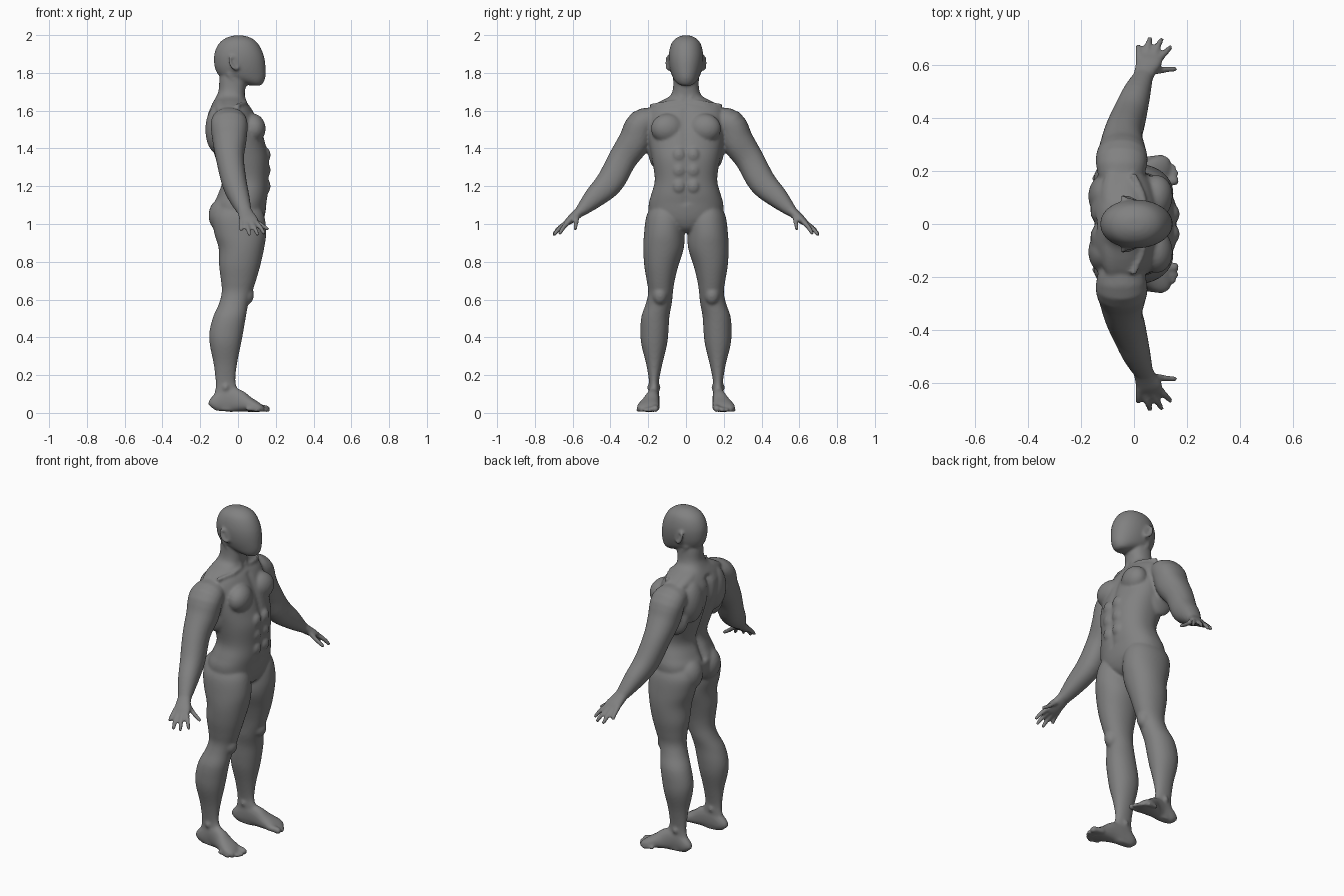
import bpy, math
from mathutils import Vector, Matrix

skin = bpy.data.materials.new("matte grey")
skin.diffuse_color = (0.22, 0.22, 0.22, 1)
verts, faces = [], []
SEG = 24


def smooth_rows(rows, n=4):
    """Catmull-Rom interpolation of a list of equal-length tuples."""
    out = []
    for i in range(len(rows) - 1):
        p = [rows[max(i - 1, 0)], rows[i], rows[i + 1], rows[min(i + 2, len(rows) - 1)]]
        for k in range(n):
            t = k / n
            out.append([b + 0.5 * t * (c - a + t * (2*a - 5*b + 4*c - d + t * (3*(b - c) + d - a)))
                        for a, b, c, d in zip(*p)])
    return out + [list(rows[-1])]


def skin_rings(rings):
    """Closed tube through equal rings, turned so that it faces outward."""
    base, n, pts = len(verts), len(rings[0]), [Vector(p) for r in rings for p in r]
    new = [list(range(n))[::-1], [(len(rings) - 1)*n + i for i in range(n)]]
    for k in range(len(rings) - 1):
        for i in range(n):
            j = (i + 1) % n
            new.append([k*n + i, k*n + j, (k+1)*n + j, (k+1)*n + i])
    volume = sum(pts[f[0]].dot(pts[f[i]].cross(pts[f[i+1]])) for f in new for i in range(1, len(f) - 1))
    verts.extend(pts)
    faces.extend([base + i for i in (f if volume > 0 else f[::-1])] for f in new)


def oval(power=2.0, n=SEG):
    for i in range(n):
        c, s = math.cos(2*math.pi*i/n), math.sin(2*math.pi*i/n)
        yield (math.copysign(abs(c) ** (2/power), c), math.copysign(abs(s) ** (2/power), s))


def level_loft(rows, power=2.0, side=1, groove=None):
    """Rows: height, back x, front x, inner y, outer y."""
    rings = []
    for z, xb, xf, y0, y1 in smooth_rows(rows):
        ring = []
        for c, s in oval(power, 56):
            x, y = (xb + xf)/2 + c*(xf - xb)/2, (y0 + y1)/2 + s*(y1 - y0)/2
            if groove:
                x -= math.copysign(groove(z, c), c) * math.exp(-(y/0.022)**2)
            ring.append((x, side*y, z))
        rings.append(ring)
    skin_rings(rings)


def limb(rows, side=1, flat=Vector((1, 0, 0))):
    """Rows: x, y, z, half width along flat, half thickness."""
    rows = smooth_rows(rows)
    rings = []
    for i, r in enumerate(rows):
        t = (Vector(rows[min(i+1, len(rows)-1)][:3]) - Vector(rows[max(i-1, 0)][:3])).normalized()
        a = (flat - t*flat.dot(t)).normalized()
        b = t.cross(a)
        pts = [Vector(r[:3]) + a*c*r[3] + b*s*r[4] for c, s in oval(2.2)]
        rings.append([(p.x, side*p.y, p.z) for p in pts])
    skin_rings(rings)


def ball(c, r, side=1, rot=(0, 0, 0), n=10):
    m = Matrix.Translation(c)
    for ang, ax in zip(rot, "XYZ"):
        m = m @ Matrix.Rotation(ang, 4, ax)
    rings = []
    for k in range(n):
        a = math.pi*(k + .3)/(n - .4)
        pts = [m @ Vector((r[0]*math.sin(a)*u, r[1]*math.sin(a)*v, r[2]*math.cos(a))) for u, v in oval()]
        rings.append([(p.x, side*p.y, p.z) for p in pts])
    skin_rings(rings)


def digit(points, r0, r1, side):
    n = len(points) - 1
    limb([(*p, r0 + (r1-r0)*i/n, r0 + (r1-r0)*i/n) for i, p in enumerate(points)], side,
         Vector((0.6, 0.1, 0.79)))
    ball(points[-1], (r1, r1, r1), side)


# Torso and neck: height, back, front, half width
torso = [(.955, -.04, .085, .03), (.98, -.09, .115, .09), (1.02, -.125, .135, .17), (1.06, -.135, .145, .195),
         (1.11, -.13, .152, .197), (1.16, -.108, .16, .183), (1.235, -.088, .163, .165),
         (1.34, -.12, .166, .18), (1.42, -.145, .148, .195), (1.5, -.165, .125, .205),
         (1.57, -.165, .095, .205), (1.615, -.148, .07, .19), (1.645, -.132, .045, .145),
         (1.675, -.115, .036, .088), (1.71, -.102, .038, .07), (1.77, -.098, .045, .066),
         (1.83, -.085, .04, .06)]
level_loft([(z, b, f, -w, w) for z, b, f, w in torso], 2.3,
           groove=lambda z, c: (.022 if c < 0 else .008) if 1.1 < z < 1.62 else 0)

# Head
head = [(1.732, .07, .115, .02), (1.74, .04, .128, .04), (1.76, -.03, .14, .06), (1.785, -.098, .146, .074),
        (1.82, -.12, .146, .085), (1.86, -.127, .143, .091), (1.9, -.125, .134, .091),
        (1.94, -.111, .116, .083), (1.97, -.087, .092, .068), (1.99, -.052, .058, .042),
        (1.998, -.02, .025, .018)]
level_loft([(z, b, f, -w, w) for z, b, f, w in head], 2.1)

leg = [(1.1, -.10, .11, .05, .18), (1.04, -.135, .14, .012, .21), (.95, -.125, .149, .008, .222),
       (.87, -.102, .138, .012, .226), (.78, -.10, .118, .04, .221), (.70, -.09, .095, .06, .208),
       (.64, -.086, .075, .069, .2), (.58, -.10, .055, .075, .212), (.51, -.131, .042, .088, .236),
       (.43, -.151, .028, .093, .241), (.36, -.149, .015, .101, .236), (.26, -.129, -.005, .125, .211),
       (.17, -.119, -.014, .143, .196), (.12, -.121, .0, .143, .195), (.06, -.135, .01, .143, .2),
       (.012, -.125, .01, .148, .195)]
arm = [(-.05, .15, 1.545, .08, .07), (-.047, .235, 1.53, .098, .078), (-.045, .272, 1.44, .09, .085),
       (-.042, .335, 1.345, .074, .076), (-.02, .403, 1.222, .066, .073), (.008, .488, 1.137, .054, .056),
       (.036, .56, 1.065, .037, .03)]
palm = [(.03, .545, 1.08, .036, .03), (.045, .585, 1.045, .043, .025), (.057, .615, 1.02, .05, .021),
        (.06, .638, 1.0, .046, .014)]
fingers = [((.02, .615, 1.022), (.018, .65, .995), (.017, .672, .97)),
           ((.044, .63, 1.008), (.053, .675, .975), (.06, .7, .945)),
           ((.07, .632, 1.008), (.09, .672, .975), (.104, .697, .945)),
           ((.093, .622, 1.012), (.12, .65, .98), (.137, .667, .952)),
           ((.065, .575, 1.045), (.11, .582, 1.005), (.155, .586, .975))]
# Foot: x, inner y, outer y, top height
foot = [(-.139, .158, .187, .05), (-.12, .143, .2, .085), (-.06, .14, .2, .13), (0, .14, .215, .12),
        (.05, .139, .24, .085), (.1, .141, .26, .055), (.125, .147, .25, .036)]
toes = [(.153, .163, .018), (.158, .192, .0125), (.147, .215, .012), (.128, .236, .0115), (.104, .252, .011)]

for s in (1, -1):
    level_loft(leg, 2.1, s)
    limb(arm, s)
    limb(palm, s)
    for f in fingers:
        digit(f, .0145, .0105, s)
    limb([(x, (a+b)/2, h/2 + .004, (b-a)/2, h/2) for x, a, b, h in foot], s, Vector((0, 1, 0)))
    for x, y, r in toes:
        limb([(x-.06, y-.008, r+.012, r, r), (x-.02, y-.002, r+.008, r, r), (x, y, r+.003, r, r)],
             s, Vector((0, 1, 0)))
        ball((x, y, r+.003), (r, r, r), s)
    # Muscle masses
    ball((.075, .095, 1.505), (.07, .092, .08), s, (0, 0, -.25), 16)  # chest
    ball((-.105, .105, 1.5), (.068, .085, .13), s, n=16)              # shoulder blade
    ball((-.04, .165, 1.42), (.09, .038, .12), s, n=16)               # side of back
    ball((-.075, .085, 1.045), (.081, .082, .095), s, n=16)           # buttock
    ball((.04, .138, .625), (.045, .042, .055), s)                    # knee
    ball((-.075, .1, 1.625), (.05, .12, .035), s, (-.35, 0, 0), 16)   # neck to shoulder
    ball((-.065, .17, .135), (.025, .036, .03), s)                    # ankle
    for z in (1.2, 1.285, 1.365):
        ball((.145, .038, z), (.028, .036, .041), s)                  # stomach
    limb([(.035, .025, 1.645, .012, .012), (.035, .1, 1.64, .011, .011),
          (-.005, .19, 1.625, .012, .012)], s)                        # collarbone
    limb([(-.05, .062, 1.8, .014, .014), (.0, .045, 1.72, .014, .014),
          (.036, .018, 1.65, .012, .012)], s)                         # neck cord
    # Ear with hollow rim
    rim = []
    for i in range(9):
        a = 2*math.pi*i/8
        rim.append((-.022 + .02*math.cos(a) - .012*math.sin(a), .096 - .008*math.cos(a),
                    1.852 + .033*math.sin(a), .0075, .0075))
    limb(rim, s, Vector((0, 1, 0)))
    ball((-.02, .088, 1.852), (.018, .01, .03), s)

mesh = bpy.data.meshes.new("body")
mesh.from_pydata(verts, [], faces)
body = bpy.data.objects.new("body", mesh)
bpy.context.collection.objects.link(body)
mesh.materials.append(skin)

# Fuse all masses into one continuous skin
bpy.context.view_layer.objects.active = body
body.select_set(True)
rm = body.modifiers.new("fuse", "REMESH")
rm.mode, rm.voxel_size, rm.use_smooth_shade = "VOXEL", .0075, True
sm = body.modifiers.new("soften", "SMOOTH")
sm.factor, sm.iterations = .5, 7
for m in ("fuse", "soften"):
    bpy.ops.object.modifier_apply(modifier=m)
body.data.shade_smooth()
if not body.data.materials:
    body.data.materials.append(skin)
